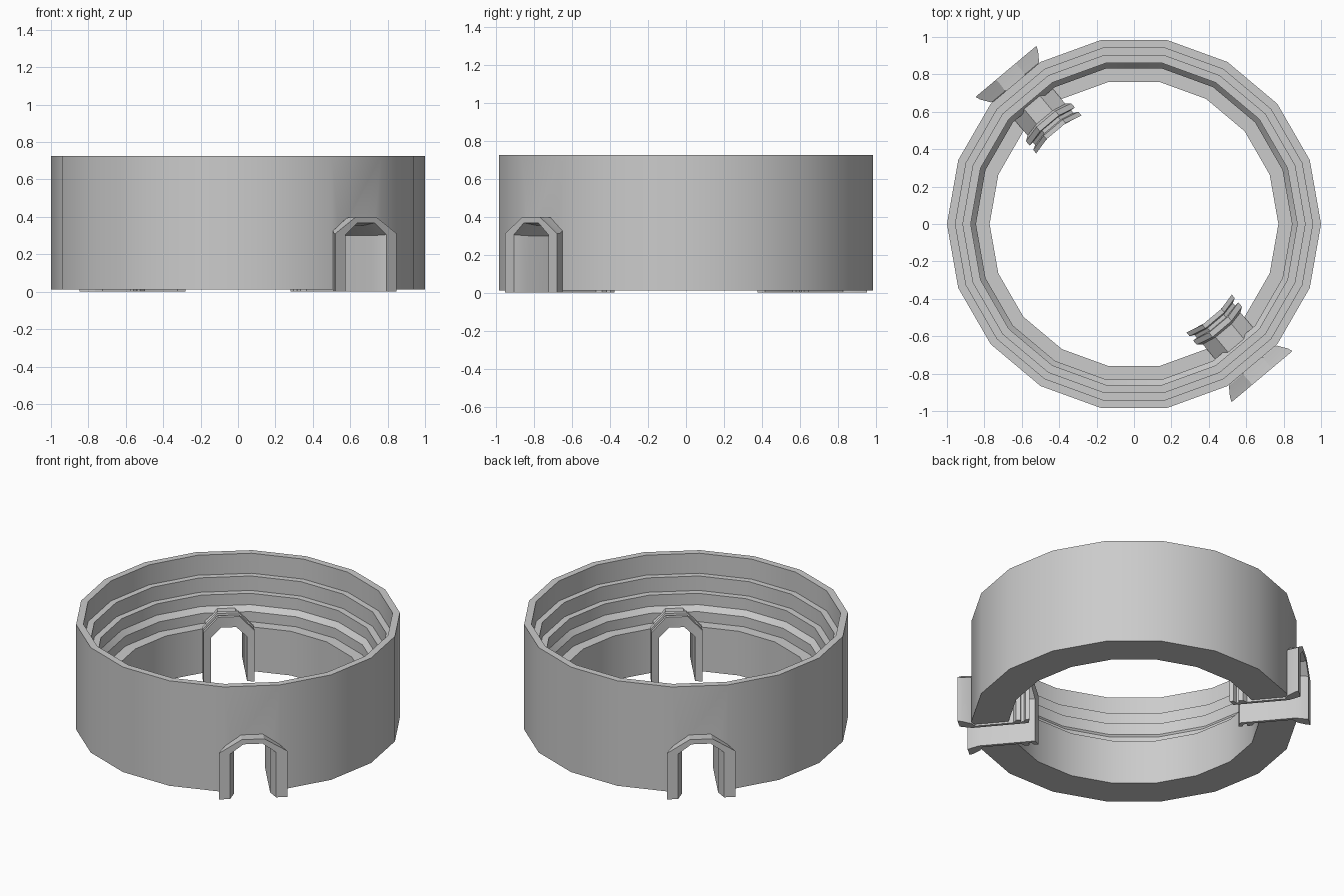
import bpy, bmesh, math
from mathutils import Vector

if "Cube" in bpy.data.objects:
    bpy.data.objects.remove(bpy.data.objects["Cube"])

SIDES = 18
DOOR_ANGLES = [math.radians(-50), math.radians(130)]


def make_object(name, bm):
    bmesh.ops.recalc_face_normals(bm, faces=bm.faces)
    mesh = bpy.data.meshes.new(name)
    bm.to_mesh(mesh)
    bm.free()
    ob = bpy.data.objects.new(name, mesh)
    bpy.context.collection.objects.link(ob)
    return ob


def smooth(ob):
    bpy.ops.object.select_all(action='DESELECT')
    ob.select_set(True)
    bpy.context.view_layer.objects.active = ob
    bpy.ops.object.shade_smooth_by_angle(angle=math.radians(25))


def bridge(bm, a, b, closed):
    n = len(a)
    for i in range(n if closed else n - 1):
        j = (i + 1) % n
        bm.faces.new((a[i], a[j], b[j], b[i]))


def revolve(name, profile):
    bm = bmesh.new()
    rings = []
    for i in range(SIDES):
        a = 2 * math.pi * i / SIDES
        rings.append([bm.verts.new((r * math.cos(a), r * math.sin(a), z)) for r, z in profile])
    for i in range(SIDES):
        bridge(bm, rings[i], rings[(i + 1) % SIDES], True)
    return make_object(name, bm)


def arch(bm, angle, dist, w, knee, top, base=0.0):
    """Open arch outline across the passage, at a distance from the centre."""
    out = Vector((math.cos(angle), math.sin(angle), 0))
    side = Vector((-out.y, out.x, 0))
    tw = 0.33 * w if w > 0.2 else 0.42 * w
    pts = [(-w, base), (-w, knee), (-tw, top), (tw, top), (w, knee), (w, base)]
    bend = 1.1 if dist < 0.73 else 0.0      # inner end curves with the wall
    verts = []
    for t, z in pts:
        d = dist + bend * (0.025 - t * t)
        verts.append(bm.verts.new(out * d + side * t + Vector((0, 0, z))))
    return verts


# stepped ring wall
wall = revolve("stepped_wall", [
    (1.0, 0.012), (1.0, 0.725), (0.955, 0.725), (0.955, 0.589), (0.915, 0.589),
    (0.915, 0.491), (0.873, 0.491), (0.873, 0.414), (0.845, 0.38),
    (0.845, 0.312), (0.772, 0.312), (0.772, 0.012)])

# doorway frame sections: distance, half width, knee height, top height
SECTIONS = [
    (1.065, 0.212, 0.312, 0.40), (1.04, 0.203, 0.312, 0.398), (0.99, 0.168, 0.325, 0.395),
    (0.97, 0.132, 0.325, 0.395), (0.72, 0.132, 0.33, 0.405),
    (0.71, 0.158, 0.345, 0.435), (0.68, 0.158, 0.345, 0.435),
    (0.675, 0.134, 0.33, 0.41), (0.655, 0.134, 0.33, 0.41),
    (0.65, 0.158, 0.345, 0.435), (0.625, 0.158, 0.345, 0.435),
    (0.625, 0.112, 0.30, 0.363), (0.99, 0.112, 0.30, 0.355), (1.065, 0.142, 0.305, 0.368)]

for k, ang in enumerate(DOOR_ANGLES):
    # opening cut through the wall
    bm = bmesh.new()
    a = arch(bm, ang, 0.74, 0.12, 0.31, 0.375, -0.1)
    b = arch(bm, ang, 1.10, 0.12, 0.31, 0.375, -0.1)
    bridge(bm, a, b, True)
    bm.faces.new(a)
    bm.faces.new(b[::-1])
    cutter = make_object("door_cutter_%d" % (k + 1), bm)
    cutter.hide_render = True
    mod = wall.modifiers.new("door_opening", 'BOOLEAN')
    mod.operation = 'DIFFERENCE'
    mod.solver = 'EXACT'
    mod.object = cutter
    bpy.context.view_layer.objects.active = wall
    bpy.ops.object.modifier_apply(modifier=mod.name)
    bpy.data.objects.remove(cutter)

    # flared, ribbed doorway passage
    bm = bmesh.new()
    loops = [arch(bm, ang, *s) for s in SECTIONS]
    for i, lp in enumerate(loops):
        bridge(bm, lp, loops[(i + 1) % len(loops)], False)
    for end in (0, -1):
        bm.faces.new([lp[end] for lp in loops])
    smooth(make_object("doorway_%d" % (k + 1), bm))

smooth(wall)
